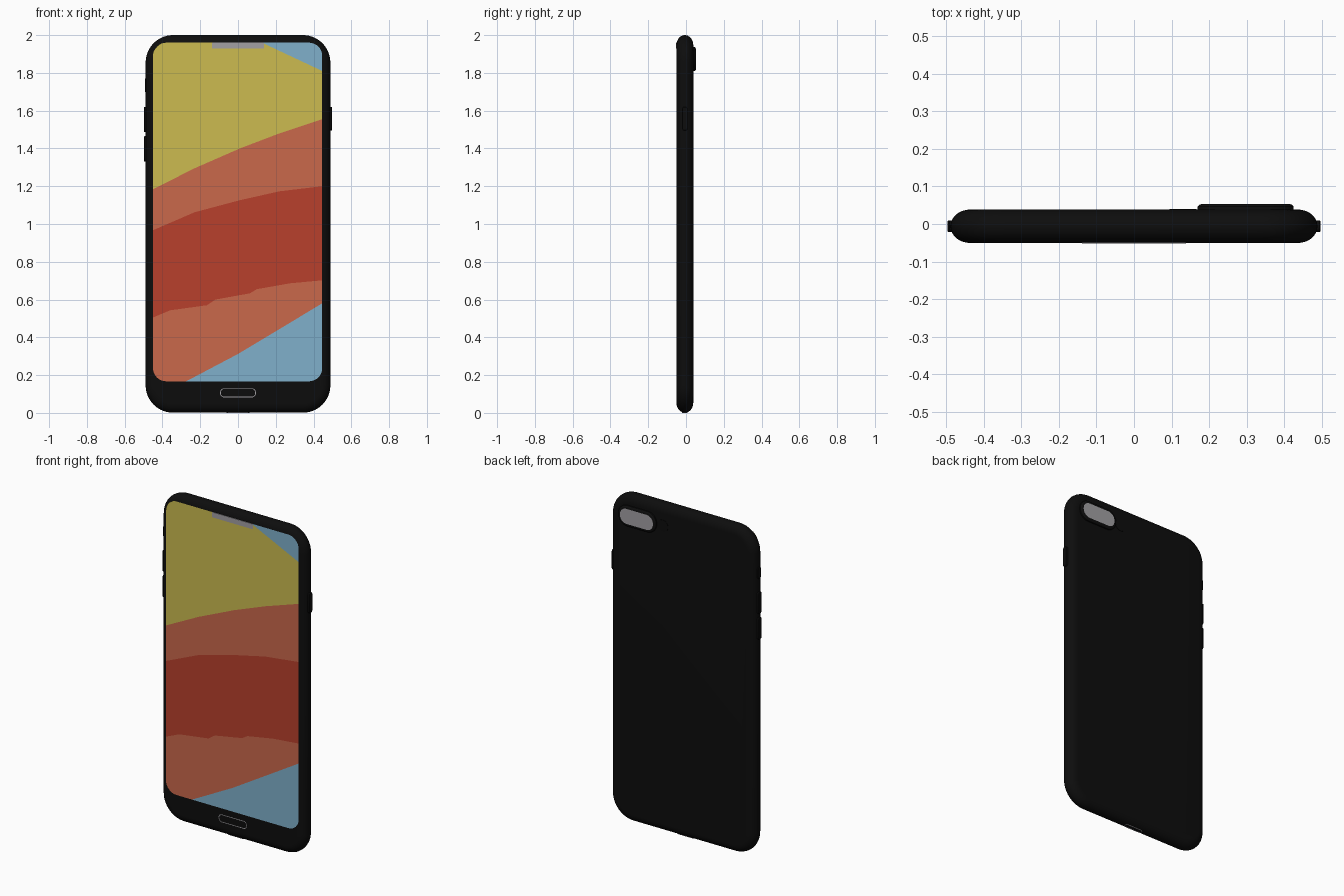
import bpy, bmesh, math

if "Cube" in bpy.data.objects:
    bpy.data.objects.remove(bpy.data.objects["Cube"])

def mat(name, r, g, b):
    m = bpy.data.materials.new(name)
    m.diffuse_color = (r, g, b, 1)
    m.use_nodes = True
    m.node_tree.nodes["Principled BSDF"].inputs["Base Color"].default_value = m.diffuse_color
    return m

BLACK = mat("black", 0.004, 0.004, 0.004)
GREY = mat("grey", 0.36, 0.35, 0.37)
YELLOW = mat("yellow", 0.604, 0.497, 0.08)
ORANGE = mat("orange", 0.591, 0.138, 0.07)
RED = mat("red", 0.479, 0.051, 0.025)
BLUE = mat("blue", 0.216, 0.434, 0.597)

# mappings from (across, up, outward) to world for each side
FRONT = lambda u, v, d: (u, -d, v)
BACK = lambda u, v, d: (u, d, v)
RIGHT = lambda u, v, d: (d, u, v)
LEFT = lambda u, v, d: (-d, u, v)
BOTTOM = lambda u, v, d: (u, v, -d)

def outline(w, h, r, n):
    """Rounded rectangle of half sizes w, h, centred on 0."""
    pts = []
    for k, (sx, sy) in enumerate([(1, 1), (-1, 1), (-1, -1), (1, -1)]):
        for i in range(n + 1):
            a = math.pi / 2 * (k + i / n)
            pts.append((sx * (w - r) + r * math.cos(a), sy * (h - r) + r * math.sin(a)))
    return pts

def finish(name, bm, mats, smooth=True):
    me = bpy.data.meshes.new(name)
    bm.to_mesh(me)
    bm.free()
    for m in mats:
        me.materials.append(m)
    if smooth:
        me.shade_smooth()
        me.set_sharp_from_angle(angle=math.radians(35))
    ob = bpy.data.objects.new(name, me)
    bpy.context.collection.objects.link(ob)
    return ob

def loft(name, side, cu, cv, w, h, r, layers, mats, ring=False, n=8):
    """Stack rounded rectangles given as (inset, outward); last cap takes the last material."""
    bm = bmesh.new()
    loops = []
    for inset, d in layers:
        pts = outline(w - inset, h - inset, max(r - inset, 0.001), n)
        loops.append([bm.verts.new(side(cu + u, cv + v, d)) for u, v in pts])
    pairs = list(zip(loops, loops[1:]))
    if ring:
        pairs.append((loops[-1], loops[0]))
    for a, b in pairs:
        for i in range(len(a)):
            j = (i + 1) % len(a)
            bm.faces.new((a[i], a[j], b[j], b[i]))
    if not ring:
        bm.faces.new(loops[0])
        bm.faces.new(loops[-1]).material_index = len(mats) - 1
    bmesh.ops.recalc_face_normals(bm, faces=bm.faces)
    return finish(name, bm, mats)

# body with fully rounded rim
rim, depth, mid = 0.052, 0.0445, -0.006
steps = [math.pi * (i / 16 - 0.5) for i in range(17)]
loft("body", BACK, 0, 1.0005, 0.489, 0.9995, 0.145,
     [(rim * (1 - math.cos(t)), mid + depth * math.sin(t)) for t in steps], [BLACK], n=14)

# screen: columns cut by the wallpaper curves
X0, X1, Z0, Z1, R = -0.45, 0.446, 0.167, 1.96, 0.07
CURVES = [
    [(-0.45, 0.06), (-0.275, 0.167), (0, 0.312), (0.446, 0.58)],
    [(-0.45, 0.505), (-0.36, 0.543), (-0.164, 0.57), (-0.12, 0.60), (0.063, 0.633),
     (0.1, 0.655), (0.275, 0.686), (0.446, 0.702)],
    [(-0.45, 0.967), (-0.23, 1.062), (0.01, 1.126), (0.22, 1.173), (0.446, 1.2)],
    [(-0.45, 1.184), (-0.23, 1.295), (0.01, 1.4), (0.22, 1.48), (0.446, 1.555)],
    [(-0.45, 2.2), (0.127, 1.96), (0.446, 1.81)],
]
BANDS = [BLUE, ORANGE, RED, ORANGE, YELLOW, BLUE]
COLOURS = [BLUE, ORANGE, RED, YELLOW]

def height(curve, x):
    for (xa, za), (xb, zb) in zip(curve, curve[1:]):
        if x <= xb:
            return za + (zb - za) * (x - xa) / (xb - xa)
    return curve[-1][1]

xs = {X0, X1} | {p[0] for c in CURVES for p in c}
for i in range(9):
    e = R * (1 - math.cos(math.pi / 2 * i / 8))
    xs |= {X0 + e, X1 - e}
xs = sorted(round(x, 5) for x in xs)
bm = bmesh.new()
cols = []
for x in xs:
    q = max(0, R - min(x - X0, X1 - x))
    cut = R - math.sqrt(max(0, R * R - q * q))
    lo, hi = Z0 + cut, Z1 - cut
    zs = [lo] + [min(hi, max(lo, height(c, x))) for c in CURVES] + [hi]
    cols.append([bm.verts.new((x, -0.0518, z)) for z in zs])
for a, b in zip(cols, cols[1:]):
    if b[0].co.x - a[0].co.x < 1e-5:
        continue
    for k, m in enumerate(BANDS):
        if a[k + 1].co.z - a[k].co.z + b[k + 1].co.z - b[k].co.z > 1e-5:
            f = bm.faces.new((a[k], b[k], b[k + 1], a[k + 1]))
            f.material_index = COLOURS.index(m)
bmesh.ops.remove_doubles(bm, verts=bm.verts, dist=1e-5)
finish("screen", bm, COLOURS, smooth=False)

# speaker notch and home button outline on the front
loft("speaker_notch", FRONT, 0, 1.944, 0.138, 0.016, 0.004, [(0, 0.048), (0, 0.0525)], [GREY])
loft("home_button_outline", FRONT, 0, 0.106, 0.095, 0.024, 0.022,
     [(0, 0.049), (0, 0.0512), (0.004, 0.0512), (0.004, 0.049)], [GREY], ring=True)

# camera bump with grey top, and small sensor beside it
loft("camera_bump", BACK, 0.2975, 1.873, 0.128, 0.063, 0.06,
     [(0, 0.03), (0, 0.046), (0.004, 0.051), (0.011, 0.0535), (0.017, 0.0535)],
     [BLACK, GREY], n=12)
loft("back_sensor", BACK, 0.13, 1.873, 0.036, 0.036, 0.035, [(0, 0.03), (0, 0.0405)], [BLACK])

# side buttons
def button(name, side, za, zb, out):
    loft(name, side, -0.006, (za + zb) / 2, 0.015, (zb - za) / 2, 0.012,
         [(0, 0.47), (0, out - 0.002), (0.002, out)], [BLACK], n=5)

button("power_button", RIGHT, 1.495, 1.62, 0.497)
button("volume_up_button", LEFT, 1.487, 1.62, 0.497)
button("volume_down_button", LEFT, 1.33, 1.465, 0.497)
button("mute_switch", LEFT, 1.70, 1.77, 0.493)

# charging port outline underneath
loft("charging_port_outline", BOTTOM, 0, -0.006, 0.06, 0.014, 0.013,
     [(0, -0.008), (0, 0), (0.004, 0), (0.004, -0.008)], [GREY], ring=True)
